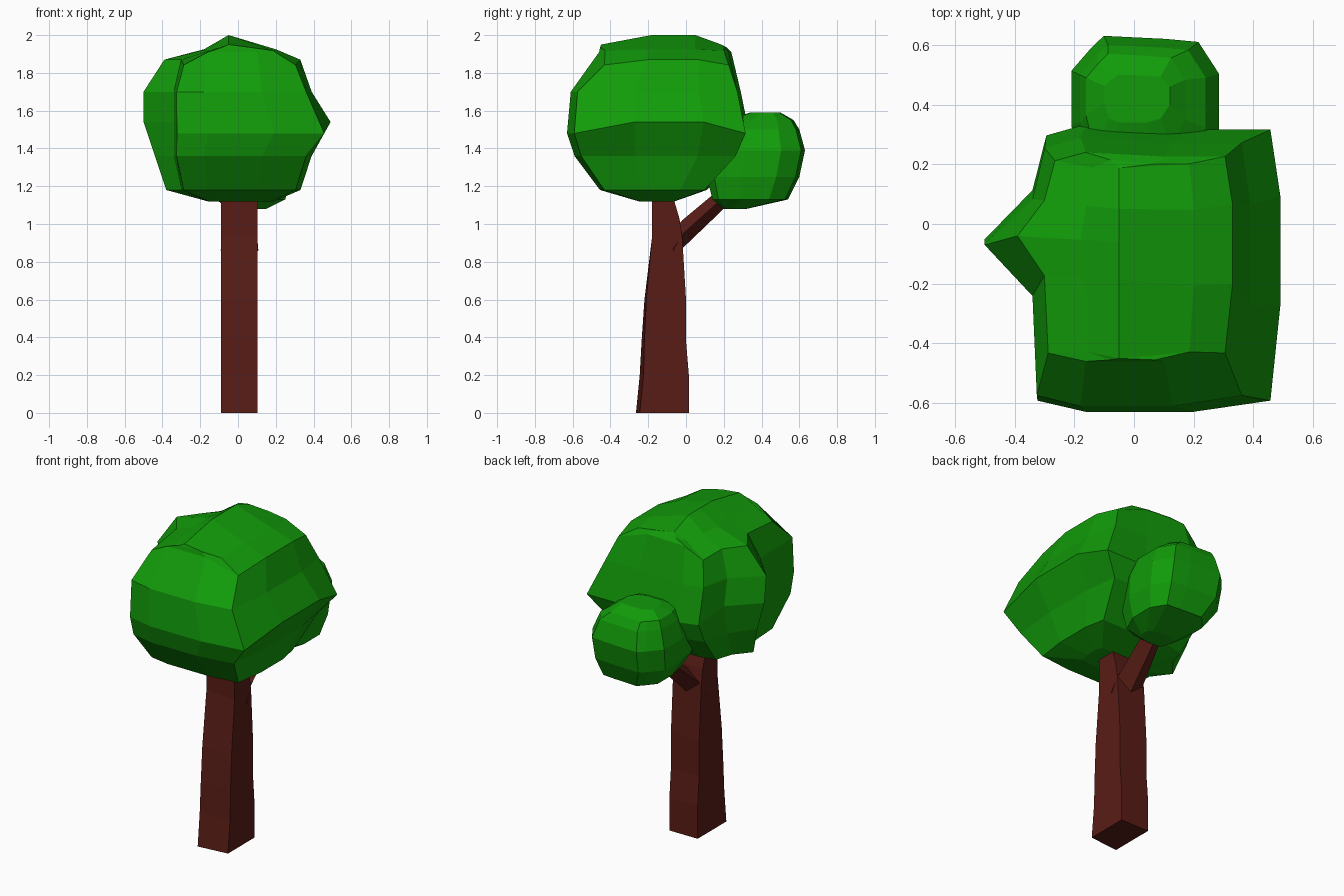
import bpy, bmesh

if "Cube" in bpy.data.objects:
    bpy.data.objects.remove(bpy.data.objects["Cube"])


def material(name, rgb):
    m = bpy.data.materials.new(name)
    m.diffuse_color = (*rgb, 1)
    m.use_nodes = True
    m.node_tree.nodes["Principled BSDF"].inputs["Base Color"].default_value = m.diffuse_color
    return m


bark = material("bark", (0.10, 0.012, 0.008))
leaf = material("leaf", (0.006, 0.33, 0.003))


def loft(name, rings, mat, seam=False):
    """Skin equal-length point rings; cap the ends or weld the top into a seam."""
    bm = bmesh.new()
    vs = [[bm.verts.new(p) for p in r] for r in rings]
    n = len(vs[0])
    for a, b in zip(vs, vs[1:]):
        for i in range(n):
            j = (i + 1) % n
            bm.faces.new((a[i], a[j], b[j], b[i]))
    bm.faces.new(vs[0])
    if seam:
        bmesh.ops.remove_doubles(bm, verts=vs[-1], dist=0.034)
    else:
        bm.faces.new(vs[-1])
    bmesh.ops.recalc_face_normals(bm, faces=bm.faces)
    me = bpy.data.meshes.new(name)
    bm.to_mesh(me)
    bm.free()
    me.materials.append(mat)
    ob = bpy.data.objects.new(name, me)
    bpy.context.collection.objects.link(ob)
    return ob


def leaf_ring(z, xl, xr, y0, y1, ridge, lift, cl, cr, cy):
    """Horizontal rounded-box ring with a ridge point on its left side."""
    def X(t):
        return xl + (xr - xl) * t

    def Y(t):
        return y0 + (y1 - y0) * t

    low = z + min(lift, -lift * .7)
    return [(X(cl), Y(cy), low), (X(.22), y0, z + lift), (X(.64), y0, z + lift),
            (X(1 - cr), Y(cy), low), (xr, Y(.37), z), (xr, Y(.75), z),
            (X(1 - cr), Y(1 - cy / 2), low), (X(.64), Y(.98), z + lift),
            (X(.22), y1, z + lift), (X(cl * 1.3 + .03), Y(1 - cy), low),
            (xl, Y(.77), z), (ridge, Y(.6), z), (xl, Y(.41), z)]


# Main crown: z, left, right, front, back, ridge, lift
main_rows = [
    (1.12, -.16, .19, -.25, -.06, -.16, 0),
    (1.18, -.30, .33, -.455, .11, -.38, 0),
    (1.36, -.34, .39, -.59, .28, -.44, 0),
    (1.54, -.34, .49, -.63, .335, -.50, -.06),
    (1.70, -.34, .39, -.61, .29, -.50, 0),
    (1.87, -.30, .33, -.46, .24, -.39, .04),
    (1.925, -.16, .20, -.455, .215, -.18, .01),
    (2.00, -.05, -.05, -.45, .20, -.05, -.05)]
loft("main_crown", [leaf_ring(*r, .02, .04, .04) for r in main_rows], leaf, True)

# Small crown at the back
small_rows = [
    (1.08, -.04, .15, .20, .32, -.04, 0),
    (1.13, -.12, .25, .14, .54, -.12, 0),
    (1.25, -.20, .28, .11, .60, -.20, 0),
    (1.39, -.21, .285, .12, .63, -.21, 0),
    (1.50, -.18, .24, .16, .60, -.18, 0),
    (1.55, -.16, .17, .22, .57, -.16, 0),
    (1.59, -.10, .12, .34, .50, -.10, 0)]
loft("small_crown", [leaf_ring(*r, .08, .14, .08) for r in small_rows], leaf)

# Trunk: z, front, back, skew of the right front edge
trunk_rows = [(0, -.265, .015, .02), (.2, -.245, .015, .02), (.38, -.235, 0, .015),
              (.6, -.22, 0, .01), (.93, -.18, -.02, 0), (1.03, -.18, -.035, 0),
              (1.25, -.18, -.10, 0)]
loft("trunk", [[(-.09, f, z), (.103, f + s, z), (.103, b, z), (-.09, b, z)]
               for z, f, b, s in trunk_rows], bark)

# Branch with a diamond section: y, top z, bottom z, half width, centre x
branch_rows = [(-.07, .96, .76, .10, .008), (-.02, 1.02, .87, .09, .01),
               (.22, 1.22, 1.10, .06, .03)]
loft("branch", [[(c - w, y, (t + b) / 2), (c, y, t), (c + w, y, (t + b) / 2), (c, y, b)]
                for y, t, b, w, c in branch_rows], bark)
